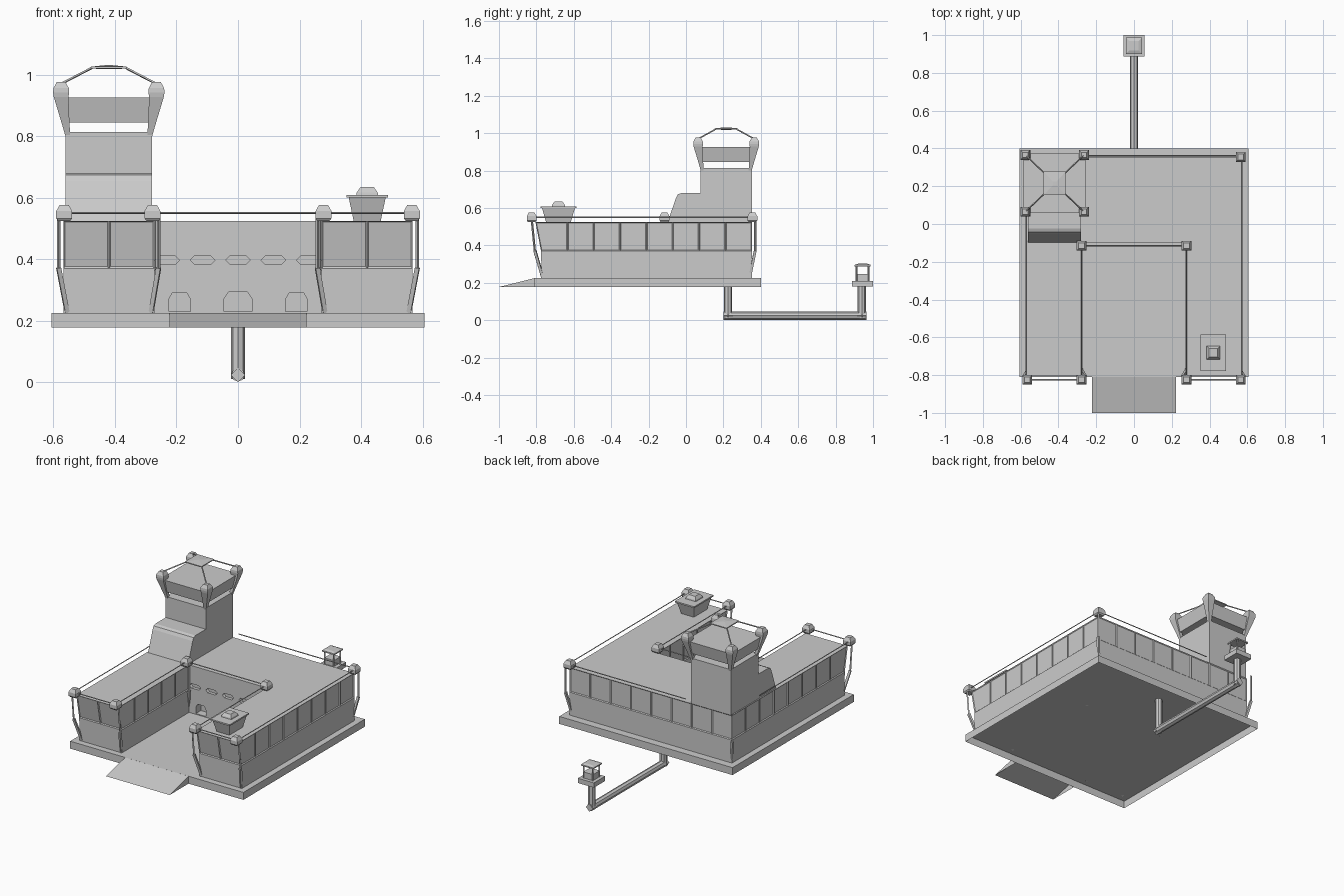
import bpy, bmesh
from mathutils import Vector

if "Cube" in bpy.data.objects:
    bpy.data.objects.remove(bpy.data.objects["Cube"])


def finish(name, bm):
    bm.normal_update()
    if bm.calc_volume(signed=True) < 0:
        bmesh.ops.reverse_faces(bm, faces=bm.faces)
    me = bpy.data.meshes.new(name)
    bm.to_mesh(me)
    bm.free()
    ob = bpy.data.objects.new(name, me)
    bpy.context.collection.objects.link(ob)
    return ob


def loft(name, rings, inset=None, open_below=False):
    """Skin a stack of point rings, capped at both ends."""
    bm = bmesh.new()
    vs = [[bm.verts.new(p) for p in r] for r in rings]
    n = len(vs[0])
    panels = []
    for k in range(len(vs) - 1):
        for i in range(n):
            j = (i + 1) % n
            f = bm.faces.new((vs[k][i], vs[k][j], vs[k + 1][j], vs[k + 1][i]))
            if inset and k == len(vs) - 2 and i in inset:
                panels.append(f)
    bm.faces.new(vs[0][::-1])
    bm.faces.new(vs[-1])
    bm.normal_update()
    if panels:
        bmesh.ops.inset_individual(bm, faces=panels, thickness=0.007, depth=-0.005)
    if open_below:
        if bm.calc_volume(signed=True) < 0:
            bmesh.ops.reverse_faces(bm, faces=bm.faces)
            bm.normal_update()
        bmesh.ops.delete(bm, geom=[f for f in bm.faces if f.normal.z < -0.9], context='FACES')
        me = bpy.data.meshes.new(name)
        bm.to_mesh(me)
        bm.free()
        ob = bpy.data.objects.new(name, me)
        bpy.context.collection.objects.link(ob)
        return ob
    return finish(name, bm)


def stack(name, x, y, levels, **kw):
    """Square-section tower of (z, half x, half y[, shift x, shift y]) levels."""
    rings = []
    for z, a, b, *s in levels:
        cx, cy = (x + s[0], y + s[1]) if s else (x, y)
        rings.append([(cx - a, cy - b, z), (cx + a, cy - b, z), (cx + a, cy + b, z), (cx - a, cy + b, z)])
    return loft(name, rings, **kw)


def prism(name, pts, lo, hi, axis, **kw):
    """Extrude a profile: axis x takes (y, z) points, axis y takes (x, z)."""
    if axis == 'x':
        return loft(name, [[(t, a, b) for a, b in pts] for t in (lo, hi)], **kw)
    return loft(name, [[(a, t, b) for a, b in pts] for t in (lo, hi)], **kw)


def rod(name, p, q, r, sides=4):
    p, q = Vector(p), Vector(q)
    bm = bmesh.new()
    bmesh.ops.create_cone(bm, cap_ends=True, segments=sides, radius1=r, radius2=r, depth=(q - p).length)
    m = (q - p).to_track_quat('Z', 'Y').to_matrix().to_4x4()
    m.translation = (p + q) / 2
    bm.transform(m)
    return finish(name, bm)


# Hollow ground slab and entry ramp
stack("base_slab", 0, -0.205, [(0.178, 0.606, 0.606), (0.225, 0.606, 0.606)], open_below=True)
prism("entry_ramp", [(-1, 0.178), (-0.81, 0.178), (-0.81, 0.225)], -0.222, 0.222, 'x', open_below=True)

# U-shaped building with inset window panels
counts = [2, 8, 8, 8, 2, 5, 1, 5]


def u_corners(ox, fy, by, ix, cy):
    return [Vector(c) for c in ((ix, fy), (ox, fy), (ox, by), (-ox, by), (-ox, fy), (-ix, fy), (-ix, cy), (ix, cy))]


REF = u_corners(0.568, -0.775, 0.352, 0.272, -0.1)


def u_ring(front, z):
    c = u_corners(0.568, front, 0.352, 0.272, -0.1)
    pts = []
    for i, n in enumerate(counts):
        pts.append((*c[i], z))
        for k in range(1, n):
            p = REF[i].lerp(REF[(i + 1) % 8], k / n)
            if i in (0, 4):          # front walls lean outwards
                p.y = front
            pts.append((*p, z))
    return pts


court = sum(counts[:6])
building = loft("building", [u_ring(-0.772, 0.225), u_ring(-0.775, 0.37), u_ring(-0.805, 0.525)],
                [i for i in range(sum(counts)) if i != court])

# Doors and slot windows cut into the courtyard wall
cutters = []
for x, w, z0 in ((-0.19, 0.035, 0.292), (0, 0.046, 0.294), (0.19, 0.035, 0.292)):
    cutters.append(prism("door_cutter", [(x - w, 0.23), (x + w, 0.23), (x + w, 0.27), (x + w * 0.65, z0),
                                         (x - w * 0.65, z0), (x - w, 0.27)], -0.2, -0.05, 'y'))
for i in range(-2, 3):
    x = i * 0.115
    cutters.append(prism("window_cutter", [(x - 0.04, 0.397), (x - 0.026, 0.383), (x + 0.026, 0.383),
                                           (x + 0.04, 0.397), (x + 0.026, 0.411), (x - 0.026, 0.411)],
                         -0.2, -0.08, 'y'))
bpy.context.view_layer.objects.active = building
for c in cutters:
    m = building.modifiers.new("cut", 'BOOLEAN')
    m.operation, m.solver, m.object = 'DIFFERENCE', 'EXACT', c
    bpy.ops.object.modifier_apply(modifier=m.name)
    bpy.data.objects.remove(c)

# Roof-corner caps with slanted posts: cap x, y, foot x, y, knee x, y
corners = []
for s in (1, -1):
    corners += [(s * 0.565, -0.825, s * 0.555, -0.765, s * 0.583, -0.808),
                (s * 0.278, -0.825, s * 0.283, -0.765, s * 0.258, -0.808),
                (s * 0.278, -0.115, s * 0.283, -0.09, s * 0.262, -0.115),
                (s * 0.565, 0.355, s * 0.555, 0.34, s * 0.583, 0.37)]
for cx, cy, fx, fy, kx, ky in corners:
    if (cx, cy) != (-0.565, 0.355):
        stack("corner_cap", cx, cy, [(0.525, 0.02, 0.02), (0.533, 0.026, 0.026),
                                     (0.556, 0.026, 0.026), (0.576, 0.015, 0.015)])
    rod("lower_post", (fx, fy, 0.225), (kx, ky, 0.372), 0.01)
    rod("upper_post", (kx, ky, 0.368), (kx, ky if cy > 0 else cy, 0.54), 0.006)

# Handrails between the caps
rails = [((-0.25, 0.362), (0.57, 0.362)), ((0.572, 0.36), (0.572, -0.825)),
         ((-0.572, -0.825), (-0.572, 0.08)), ((-0.278, -0.115), (0.278, -0.115))]
for s in (1, -1):
    rails += [((s * 0.278, -0.825), (s * 0.565, -0.825)), ((s * 0.278, -0.825), (s * 0.278, -0.115))]
for a, b in rails:
    rod("handrail", (*a, 0.55), (*b, 0.55), 0.0035)

# Watch tower shaft and sloping stair house
tx, ty = -0.42, 0.215
stack("tower_shaft", tx, ty, [(0.525, 0.14, 0.137), (0.813, 0.14, 0.137)])
prism("stair_house", [(-0.1, 0.52), (0.09, 0.52), (0.09, 0.68), (-0.025, 0.68), (-0.043, 0.673), (-0.053, 0.655)],
      -0.56, -0.28, 'x')

# Tower head: flared band above a gap, corner posts with caps, rafters, top plate
stack("tower_band", tx, ty, [(0.845, 0.146, 0.141), (0.925, 0.164, 0.158)])
for sx in (-1, 1):
    for sy in (-1, 1):
        cx, cy = tx + sx * 0.155, ty + sy * 0.15
        stack("tower_post", cx, cy, [(0.8, 0.008, 0.008, -sx * 0.022, -sy * 0.022),
                                     (0.845, 0.013, 0.013, -sx * 0.014, -sy * 0.014),
                                     (0.928, 0.024, 0.024), (0.942, 0.026, 0.026),
                                     (0.956, 0.025, 0.025), (0.976, 0.014, 0.014)])
        rod("roof_rafter", (cx, cy, 0.97), (tx + sx * 0.055, ty + sy * 0.055, 1.022), 0.004)
stack("tower_top_plate", tx, ty, [(1.018, 0.02, 0.02), (1.02, 0.058, 0.062), (1.026, 0.058, 0.062),
                                  (1.031, 0.01, 0.01)])

# Roof lookout
stack("lookout_body", 0.42, -0.682, [(0.52, 0.043, 0.065), (0.6, 0.06, 0.088)])
stack("lookout_roof", 0.42, -0.682, [(0.6, 0.067, 0.097), (0.609, 0.067, 0.097)])
stack("lookout_cap", 0.42, -0.682, [(0.606, 0.036, 0.036), (0.617, 0.034, 0.034), (0.634, 0.022, 0.022)])

# Underground pipe leading to the vent
R = 0.022
rod("pipe_down", (0, 0.225, 0.225), (0, 0.225, 0.01), R, 8)
rod("pipe_run", (0, 0.205, 0.024), (0, 0.96, 0.024), R, 8)
rod("pipe_up", (0, 0.94, 0.01), (0, 0.94, 0.185), R, 8)
for y in (0.225, 0.94):
    rod("pipe_joint", (0, y - 0.025, 0.024), (0, y + 0.025, 0.024), 0.024, 4)

# Vent hut
vy = 0.944
stack("vent_pad", 0, vy, [(0.18, 0.056, 0.056), (0.21, 0.056, 0.056)])
stack("vent_box", 0, vy, [(0.21, 0.034, 0.034), (0.248, 0.034, 0.034)])
stack("vent_roof", 0, vy, [(0.288, 0.043, 0.043), (0.296, 0.043, 0.043), (0.302, 0.025, 0.025)])
for sx in (-1, 1):
    for sy in (-1, 1):
        rod("vent_leg", (sx * 0.032, vy + sy * 0.032, 0.21), (sx * 0.032, vy + sy * 0.032, 0.29), 0.006)
